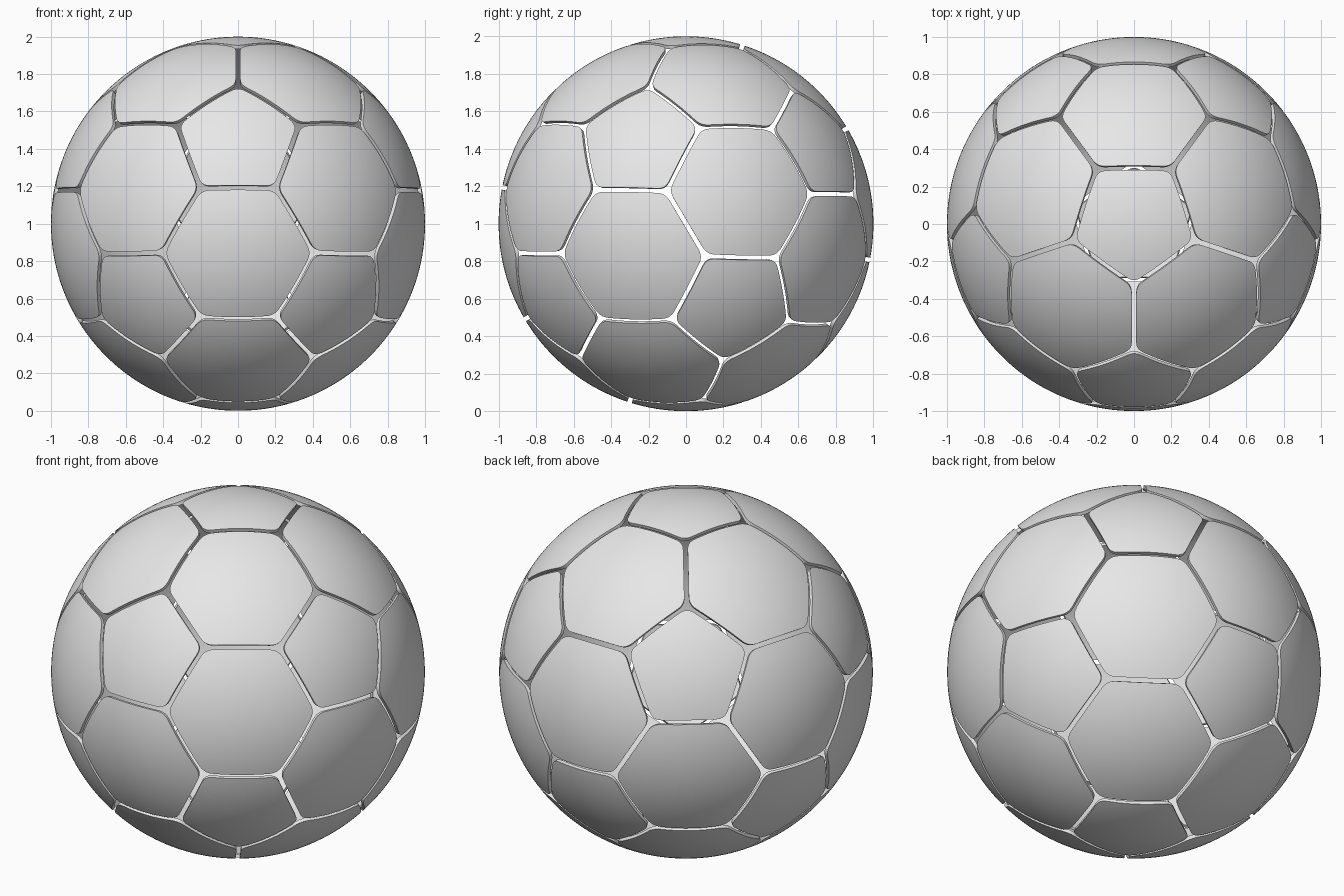
import bpy
import math
from itertools import combinations
from mathutils import Matrix, Vector

if "Cube" in bpy.data.objects:
    bpy.data.objects.remove(bpy.data.objects["Cube"])

OUTER, INNER = 1.0, 0.98      # shell radii
HALF_GAP = 0.0125             # half the seam width
CORNER = 0.045                # length trimmed for each rounded corner
RINGS, SIDE_STEPS, CORNER_STEPS = 12, 10, 5
CENTRE = Vector((0, 0, 1))

grey = bpy.data.materials.new("light_grey")
grey.use_nodes = True
grey.diffuse_color = (0.8, 0.8, 0.8, 1)
grey.node_tree.nodes["Principled BSDF"].inputs["Base Color"].default_value = (0.8, 0.8, 0.8, 1)


def outline(corners, middle):
    """Inset the polygon by the seam and round its corners."""
    axis = middle.normalized()
    u = (corners[0] - middle).normalized()
    v = axis.cross(u)
    corners = sorted(corners, key=lambda c: math.atan2((c - middle).dot(v), (c - middle).dot(u)))
    apothem = (corners[0] - middle).length * math.cos(math.pi / len(corners))
    inset = 1 - HALF_GAP / apothem
    corners = [middle + (c - middle) * inset for c in corners]
    points = []
    for i, c in enumerate(corners):
        before, after = corners[i - 1], corners[(i + 1) % len(corners)]
        start = c + (before - c).normalized() * CORNER
        end = c + (after - c).normalized() * CORNER
        side_end = after + (c - after).normalized() * CORNER
        for k in range(CORNER_STEPS):
            t = k / CORNER_STEPS
            points.append(start.lerp(c, t).lerp(c.lerp(end, t), t))
        for k in range(SIDE_STEPS):
            points.append(end.lerp(side_end, k / SIDE_STEPS))
    return points


def panel(name, corners):
    """Curved shell panel: rings run over the outside, round the rim and back inside."""
    middle = sum(corners, Vector()) / len(corners)
    edge = outline(corners, middle)
    n = len(edge)
    steps = [k / RINGS for k in range(1, RINGS + 1)]
    rings = [(t, OUTER) for t in steps] + [(t, INNER) for t in reversed(steps)]
    verts = [CENTRE + middle.lerp(p, t).normalized() * r for t, r in rings for p in edge]
    axis = middle.normalized()
    top, bottom = len(verts), len(verts) + 1
    verts += [CENTRE + axis * OUTER, CENTRE + axis * INNER]
    last = (len(rings) - 1) * n
    faces = []
    for i in range(n):
        j = (i + 1) % n
        faces.append((top, i, j))
        faces.append((bottom, last + j, last + i))
        for k in range(0, last, n):
            faces.append((k + i, k + n + i, k + n + j, k + j))
    mesh = bpy.data.meshes.new(name)
    mesh.from_pydata(verts, [], faces)
    mesh.materials.append(grey)
    obj = bpy.data.objects.new(name, mesh)
    bpy.context.collection.objects.link(obj)
    obj.select_set(True)
    bpy.context.view_layer.objects.active = obj


# Icosahedron that guides the panel layout
phi = (1 + math.sqrt(5)) / 2
tilt = Matrix.Rotation(math.radians(30.65), 3, 'X')
guide = []
for a in (-1, 1):
    for b in (-phi, phi):
        guide += [tilt @ Vector(p).normalized() for p in ((0, a, b), (a, b, 0), (b, 0, a))]
reach = 1.1                   # neighbours are closer than this


def near(p, q):
    return (p - q).length < reach


bpy.ops.object.select_all(action='DESELECT')

# Pentagon panels around each guide corner
for i, p in enumerate(guide):
    panel(f"pentagon_panel_{i + 1}", [p.lerp(q, 1 / 3).normalized() for q in guide if q != p and near(p, q)])

# Hexagon panels on each guide face
triples = [t for t in combinations(guide, 3) if all(near(p, q) for p, q in combinations(t, 2))]
for i, t in enumerate(triples):
    panel(f"hexagon_panel_{i + 1}", [p.lerp(q, 1 / 3).normalized() for p in t for q in t if p != q])

bpy.ops.object.shade_smooth_by_angle(angle=math.radians(35))
